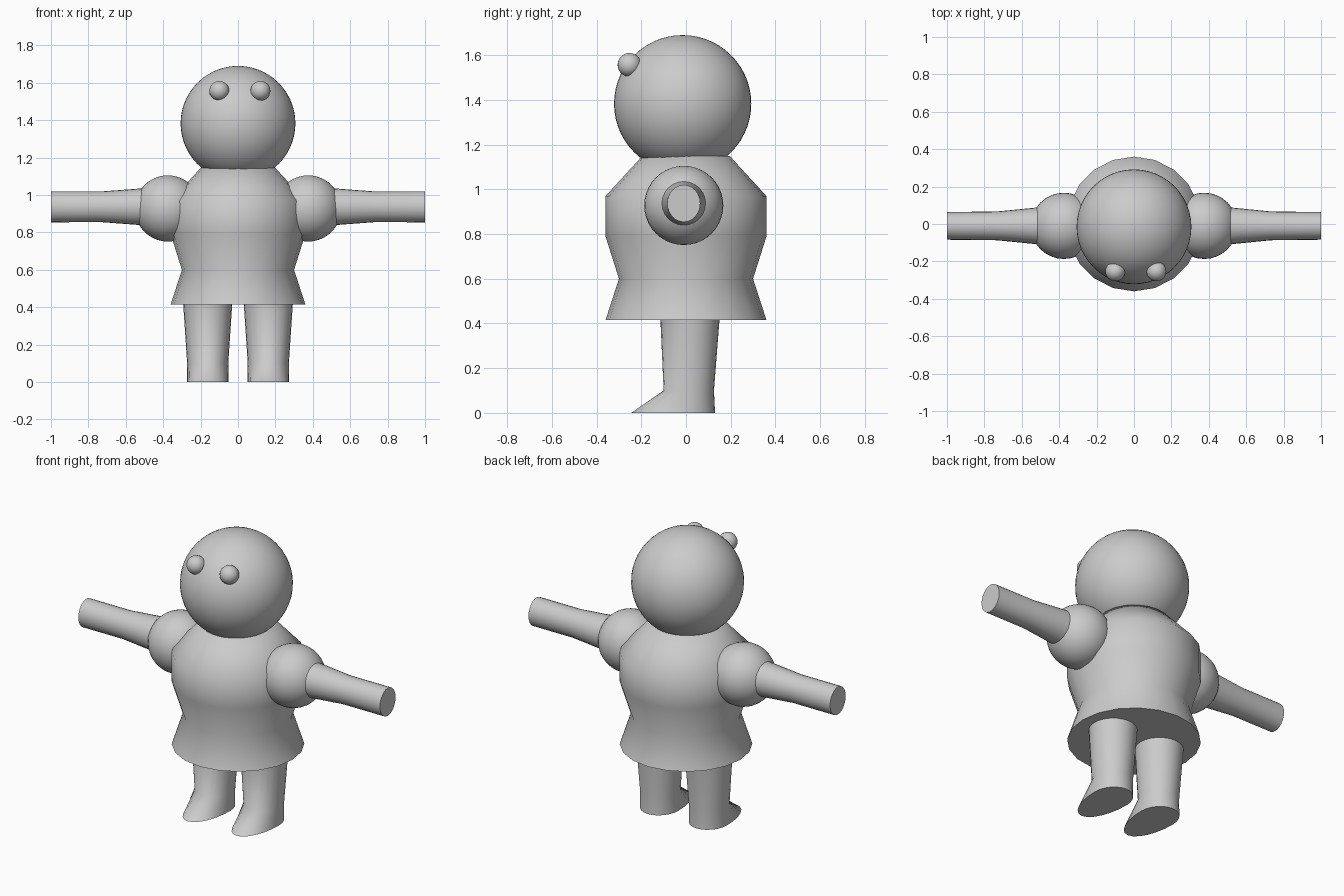
import bpy, bmesh, math
from mathutils import Vector

if "Cube" in bpy.data.objects:
    bpy.data.objects.remove(bpy.data.objects["Cube"])

grey = bpy.data.materials.new("plain grey")
grey.diffuse_color = (0.6, 0.6, 0.6, 1)
grey.use_nodes = True
grey.node_tree.nodes["Principled BSDF"].inputs["Base Color"].default_value = grey.diffuse_color


def finish(obj):
    obj.data.materials.append(grey)
    bpy.ops.object.select_all(action='DESELECT')
    obj.select_set(True)
    bpy.context.view_layer.objects.active = obj
    bpy.ops.object.shade_smooth_by_angle(angle=math.radians(60))


def ball(name, centre, radius, segments=32, rings=20):
    bpy.ops.mesh.primitive_uv_sphere_add(segments=segments, ring_count=rings,
                                         radius=radius, location=centre)
    obj = bpy.context.object
    obj.name = name
    finish(obj)


def loft(name, sections):
    """Skin a closed tube through a list of point loops and cap both ends."""
    bm = bmesh.new()
    loops = [[bm.verts.new(p) for p in s] for s in sections]
    n = len(loops[0])
    for a, b in zip(loops, loops[1:]):
        for i in range(n):
            j = (i + 1) % n
            bm.faces.new((a[i], a[j], b[j], b[i]))
    bm.faces.new(loops[0])
    bm.faces.new(loops[-1])
    bmesh.ops.recalc_face_normals(bm, faces=bm.faces)
    mesh = bpy.data.meshes.new(name)
    bm.to_mesh(mesh)
    bm.free()
    obj = bpy.data.objects.new(name, mesh)
    bpy.context.collection.objects.link(obj)
    finish(obj)


def circle(n):
    return [(math.cos(2 * math.pi * i / n), math.sin(2 * math.pi * i / n)) for i in range(n)]


def level_ring(x, y, z, r, front, back, n=24):
    """Horizontal ring with separate front and back depths."""
    return [Vector((x + r * c, y + (back if s > 0 else front) * s, z)) for c, s in circle(n)]


# Head and eyes
ball("head", (0, -0.015, 1.383), 0.307, 48, 28)
for name, x in (("left_eye", -0.1), ("right_eye", 0.12)):
    ball(name, (x, -0.253, 1.557), 0.053, 24, 14)

# Dress-like body
profile = ((0.36, 0.415), (0.30, 0.60), (0.36, 0.79), (0.36, 0.97), (0.195, 1.15))
loft("body", [level_ring(0, 0, z, r, r, r, 20) for r, z in profile])

for side, label in ((-1, "left"), (1, "right")):
    # Shoulder and arm
    ball(label + "_shoulder", (side * 0.375, -0.01, 0.928), 0.177)
    stations = ((0.34, 0.105, 0.11), (0.52, 0.098, 0.098),
                (0.73, 0.077, 0.082), (1.0, 0.074, 0.083))
    loft(label + "_arm", [[Vector((side * x, -0.01 + ry * c, 0.937 + rz * s))
                           for c, s in circle(24)] for x, ry, rz in stations])
    # Leg flaring into a pointed foot
    x = side * 0.162
    loft(label + "_leg", [level_ring(x, 0.0, 0.0, 0.112, 0.245, 0.13),
                          level_ring(x, 0.012, 0.10, 0.110, 0.112, 0.113),
                          level_ring(x, 0.018, 0.43, 0.132, 0.133, 0.133)])
